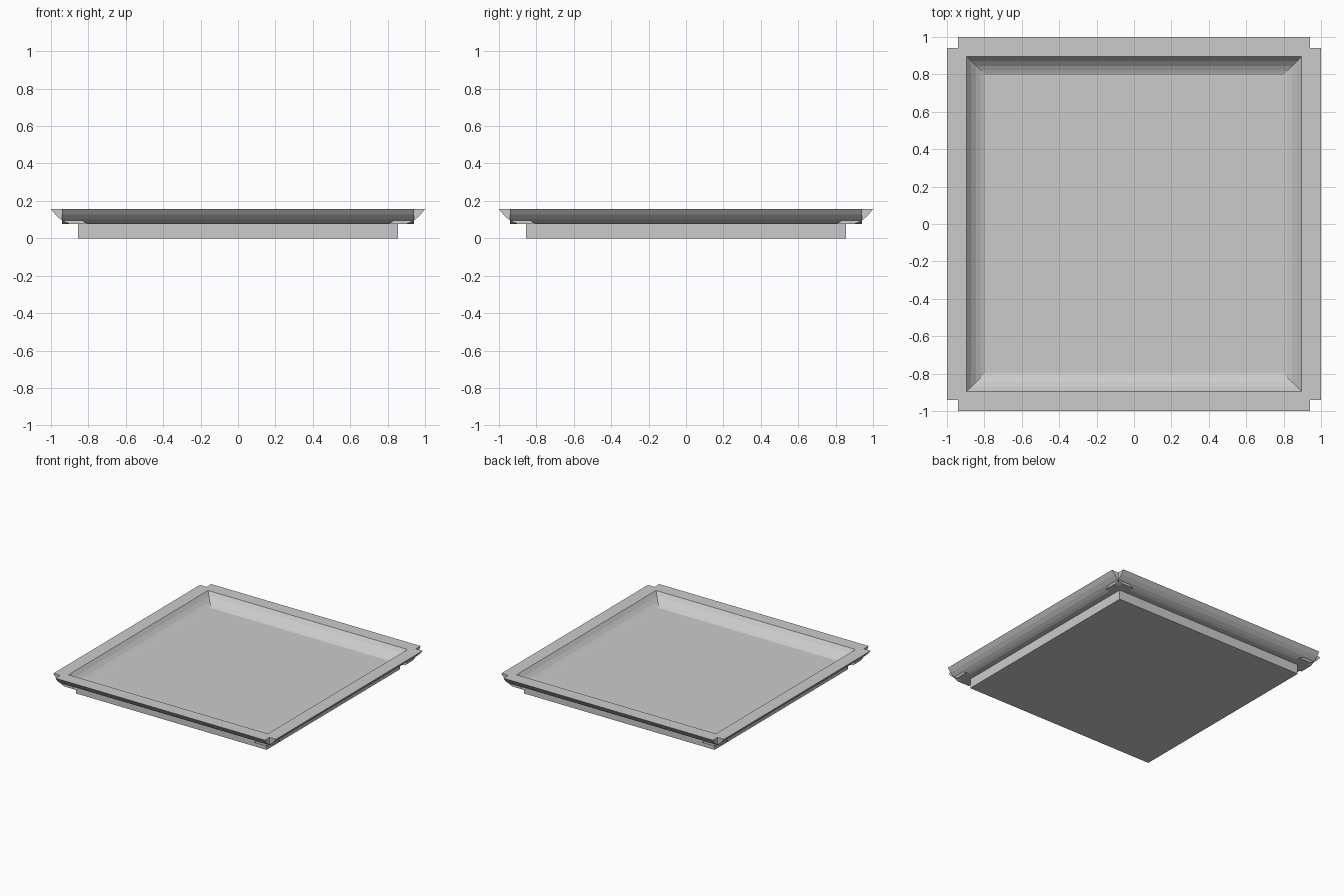
import bpy, bmesh
from math import pi
from mathutils import Matrix

if "Cube" in bpy.data.objects:
    bpy.data.objects.remove(bpy.data.objects["Cube"])

BASE_HALF, BASE_TOP = 0.855, 0.077
STRIP_HALF, STRIP_WIDTH = 0.94, 0.105

# Outer curve of the rim moulding: distance from centre, height
CURVE = [(0.902, 0.077), (0.925, 0.087), (0.95, 0.102), (0.976, 0.126), (1.0, 0.157)]


def add_object(name, bm):
    bmesh.ops.recalc_face_normals(bm, faces=bm.faces)
    mesh = bpy.data.meshes.new(name)
    bm.to_mesh(mesh)
    bm.free()
    obj = bpy.data.objects.new(name, mesh)
    bpy.context.collection.objects.link(obj)
    return obj


# Flat square base slab; its top is the tray floor
bm = bmesh.new()
bmesh.ops.create_cube(bm, size=1, matrix=Matrix.Translation((0, 0, BASE_TOP / 2))
                      @ Matrix.Diagonal((2 * BASE_HALF, 2 * BASE_HALF, BASE_TOP, 1)))
add_object("base_slab", bm)


# Curved rim strip with square-cut ends, overlapping its neighbours at the corners
def rim_strip(name, angle):
    profile = CURVE + [(x - STRIP_WIDTH, z) for x, z in reversed(CURVE)]
    bm = bmesh.new()
    face = bm.faces.new([bm.verts.new((x, -STRIP_HALF, z)) for x, z in profile])
    result = bmesh.ops.extrude_face_region(bm, geom=[face])
    moved = [g for g in result["geom"] if isinstance(g, bmesh.types.BMVert)]
    bmesh.ops.translate(bm, verts=moved, vec=(0, 2 * STRIP_HALF, 0))
    bmesh.ops.rotate(bm, verts=bm.verts, cent=(0, 0, 0), matrix=Matrix.Rotation(angle, 3, 'Z'))
    # extruding keeps the start face, so the strip is closed at both ends
    return add_object(name, bm)


for i, side in enumerate(("right", "back", "left", "front")):
    rim_strip(side + "_rim", i * pi / 2)
